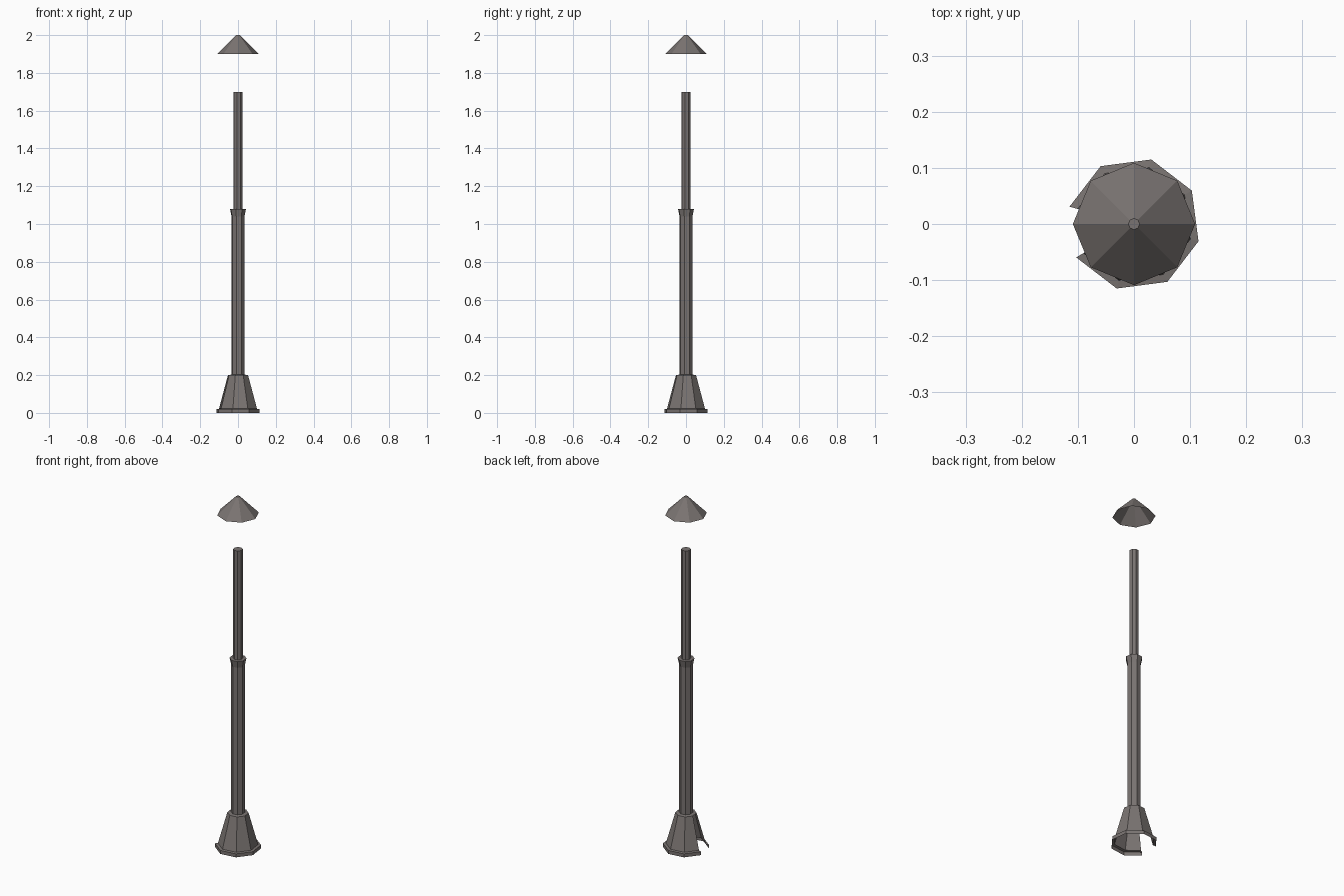
import bpy, math

if "Cube" in bpy.data.objects:
    bpy.data.objects.remove(bpy.data.objects["Cube"])

metal = bpy.data.materials.new("dark_warm_grey_metal")
metal.diffuse_color = (0.195, 0.175, 0.168, 1)
metal.use_nodes = True
metal.node_tree.nodes["Principled BSDF"].inputs["Base Color"].default_value = metal.diffuse_color


def lathe(name, profile, offset=15, skip=None, cap_top=False, sides=8):
    """Eight-sided shell from (radius, height) rings; skip leaves one panel open."""
    verts, faces = [], []
    for r, z in profile:
        for i in range(sides):
            a = math.radians(offset) + math.tau * i / sides
            verts.append((r * math.cos(a), r * math.sin(a), z))
    for k in range(len(profile) - 1):
        for i in range(sides):
            if i == skip:
                continue
            j = (i + 1) % sides
            a, b = k * sides, (k + 1) * sides
            faces.append((a + i, a + j, b + j, b + i))
    if cap_top:
        top = (len(profile) - 1) * sides
        faces.append(tuple(range(top, top + sides)))
    mesh = bpy.data.meshes.new(name)
    mesh.from_pydata(verts, [], faces)
    mesh.materials.append(metal)
    obj = bpy.data.objects.new(name, mesh)
    bpy.context.collection.objects.link(obj)
    return obj


# flared base with foot flange; access panel facing -x is open (165 to 210 degrees)
lathe("flared_base", [(0.119, 0), (0.119, 0.02), (0.104, 0.022), (0.055, 0.2)],
      offset=30, skip=3)
lathe("base_ledge", [(0.055, 0.2), (0.035, 0.203)], offset=30)

# lower post with widening collar
lathe("lower_post", [(0.035, 0.2), (0.035, 1.04), (0.044, 1.08), (0.025, 1.08)],
      offset=30)

# slim upper post
lathe("upper_post", [(0.025, 1.08), (0.025, 1.7)], offset=30, cap_top=True)

# lantern roof, open underneath
lathe("lantern_roof", [(0.109, 1.9), (0.01, 2.0)], offset=0, cap_top=True)
